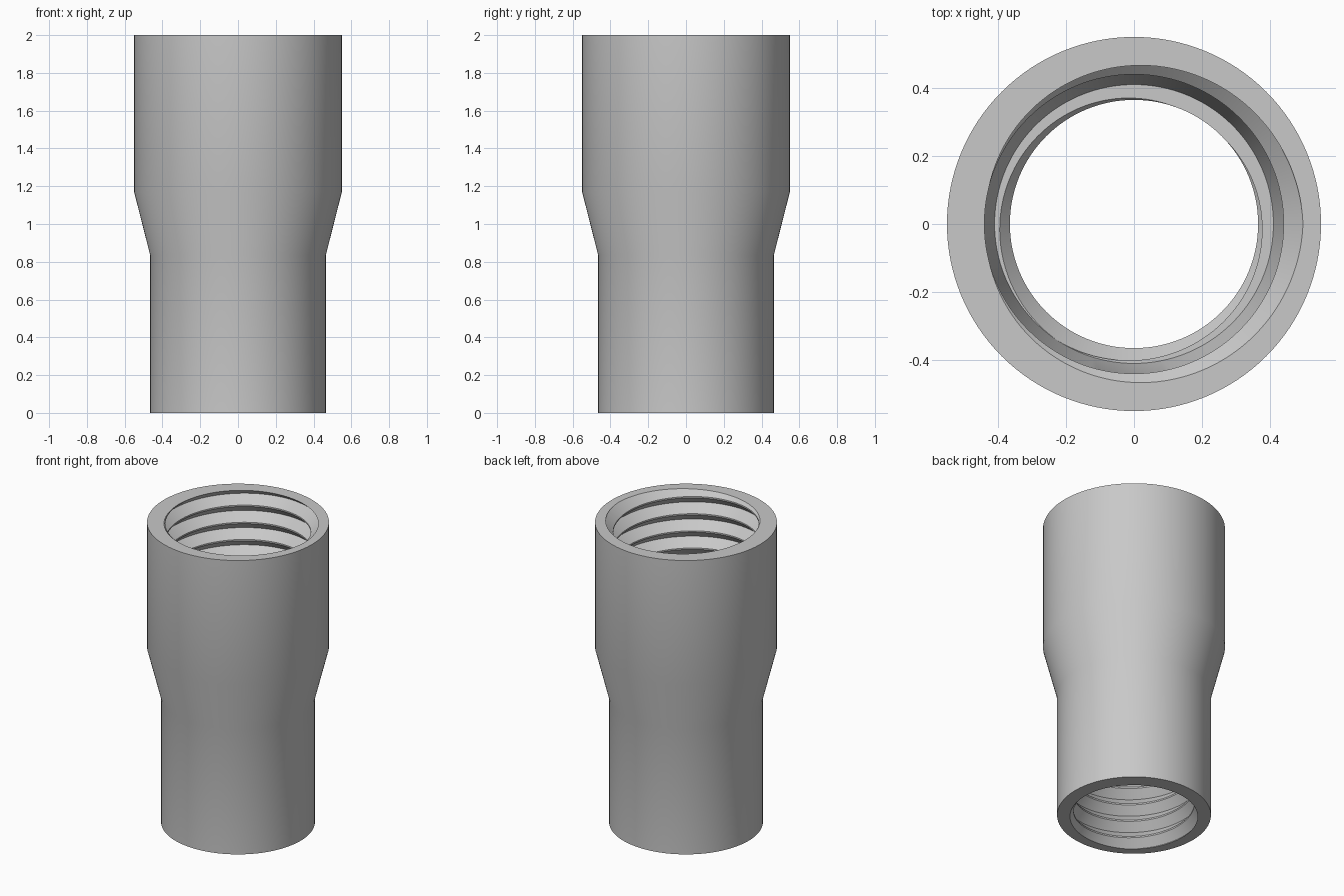
import bpy, bmesh, math

if "Cube" in bpy.data.objects:
    bpy.data.objects.remove(bpy.data.objects["Cube"], do_unlink=True)

SEGMENTS = 128
PITCH = 0.1145
FLANK = 0.46          # share of the pitch taken by each sloped flank


def thread_column(theta, bottom, top, root, crest, phase, anchor):
    """Left-handed V thread at one angle, cut flat at both ends, bottom to top.
    The groove root lies at height anchor where the angle equals phase."""
    start = anchor - PITCH * (theta - phase) / math.tau
    turns = math.ceil((top - bottom) / PITCH) + 3
    first = math.floor((bottom - anchor) / PITCH) - 1
    heights = [bottom]
    for i in range(first, first + turns + 2):
        heights += [start + PITCH * (i + t) for t in (0, FLANK, 1 - FLANK)]
    heights.append(top)
    points = []
    for z in heights:
        z = min(max(z, bottom), top)
        t = (z - start) / PITCH
        away = abs(t - round(t))
        points.append((root - (root - crest) * min(1, away / FLANK), z))
    return points


def sleeve_section(theta):
    """Closed cross-section of the sleeve as (radius, height) pairs."""
    lower = thread_column(theta, 0, 1.03, 0.41, 0.365, math.radians(235), 0)
    upper = thread_column(theta, 1.17, 2, 0.497, 0.44, 0, 2)
    step = [(0.41, 1.03), (0.44, 1.17)]
    outside = [(0.55, 2), (0.55, 1.17), (0.465, 0.835), (0.465, 0)]
    return lower + step + upper + outside


# Sweep the section around the axis; the thread climbs as it turns
bm = bmesh.new()
columns = []
for j in range(SEGMENTS + 1):
    a = math.tau * j / SEGMENTS
    columns.append([bm.verts.new((r * math.cos(a), r * math.sin(a), z))
                    for r, z in sleeve_section(a)])
for a, b in zip(columns, columns[1:]):
    n = len(a)
    for k in range(n):
        m = (k + 1) % n
        bm.faces.new((a[k], a[m], b[m], b[k]))

# Weld the seam and the cut thread ends
bmesh.ops.remove_doubles(bm, verts=bm.verts, dist=0.00002)
bmesh.ops.dissolve_degenerate(bm, edges=bm.edges, dist=0.00002)
bmesh.ops.recalc_face_normals(bm, faces=bm.faces)
mesh = bpy.data.meshes.new("threaded_sleeve")
bm.to_mesh(mesh)
bm.free()
sleeve = bpy.data.objects.new("threaded_sleeve", mesh)
bpy.context.collection.objects.link(sleeve)

# Plain grey metal
grey = bpy.data.materials.new("light_grey")
grey.use_nodes = True
colour = (0.58, 0.58, 0.58, 1)
grey.diffuse_color = colour
grey.node_tree.nodes["Principled BSDF"].inputs["Base Color"].default_value = colour
mesh.materials.append(grey)

# Smooth walls, crisp rims and thread edges
bpy.ops.object.select_all(action="DESELECT")
sleeve.select_set(True)
bpy.context.view_layer.objects.active = sleeve
bpy.ops.object.shade_smooth_by_angle(angle=math.radians(30))
